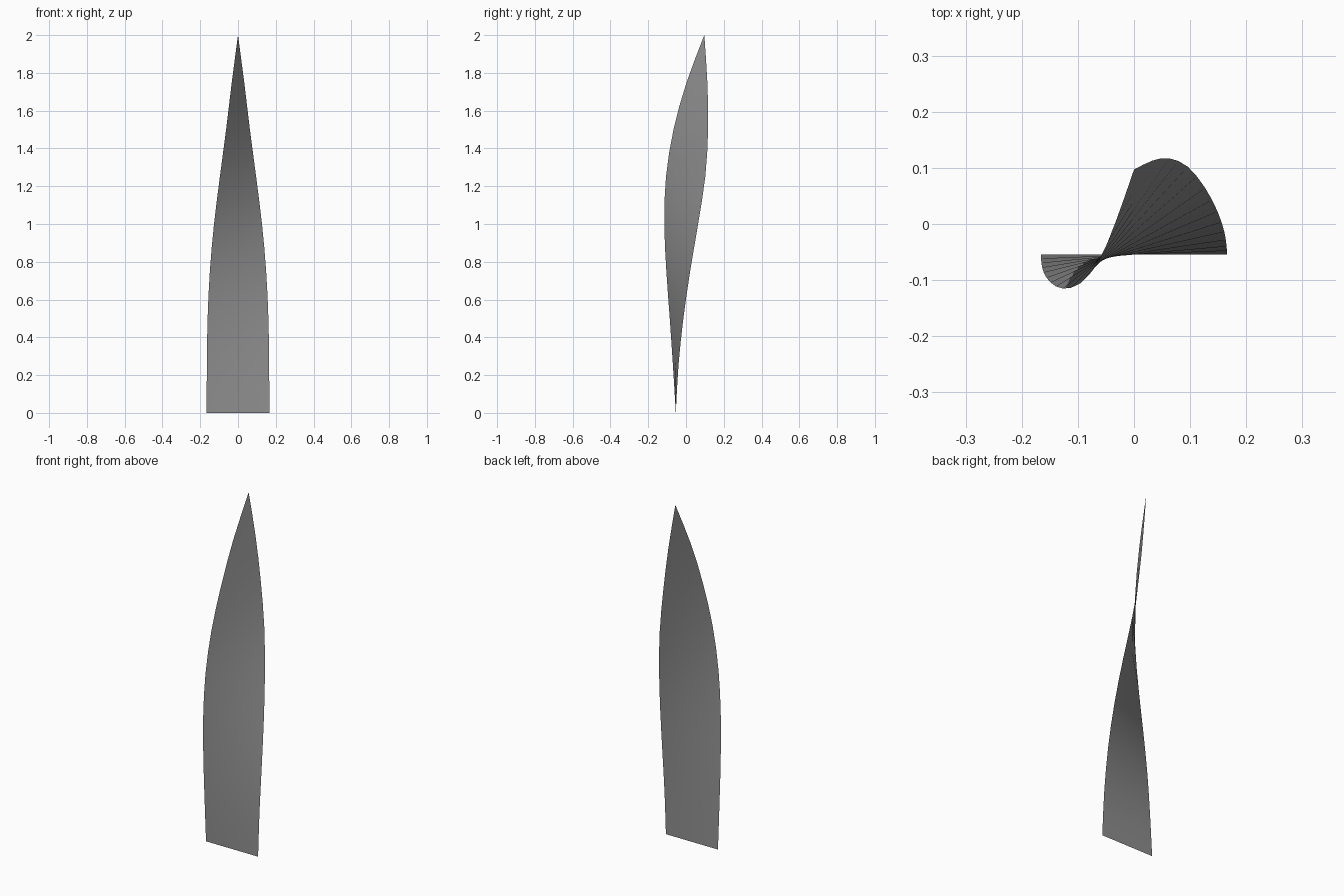
import bpy, bmesh
from mathutils import Vector

if "Cube" in bpy.data.objects:
    bpy.data.objects.remove(bpy.data.objects["Cube"])

HEIGHT = 2.0
# Evenly spaced cross-sections, bottom to tip: half width in x, left edge y, right edge y
SECTIONS = [Vector(s) for s in (
    (0.166, -0.054, -0.054),
    (0.165, -0.069, -0.040),
    (0.161, -0.086, -0.014),
    (0.149, -0.104, 0.022),
    (0.127, -0.115, 0.064),
    (0.096, -0.106, 0.102),
    (0.063, -0.066, 0.117),
    (0.033, 0.003, 0.113),
    (0.000, 0.097, 0.097),
)]


def midpoint(i):
    """Smooth in-between section, halfway from section i to i + 1."""
    b, c = SECTIONS[i], SECTIONS[i + 1]
    a = SECTIONS[i - 1] if i > 0 else 2 * b - c
    d = SECTIONS[i + 2] if i + 2 < len(SECTIONS) else 2 * c - b
    return (9 * (b + c) - a - d) / 16


profile = []
for i in range(len(SECTIONS) - 1):
    profile += [SECTIONS[i], midpoint(i)]

# Tapered blade: a flat strip that leans back and twists towards its tip
bm = bmesh.new()
step = HEIGHT / len(profile)
rows = []
for i, (half, left, right) in enumerate(profile):
    rows.append((bm.verts.new((-half, left, i * step)),
                 bm.verts.new((0, (left + right) / 2, i * step)),
                 bm.verts.new((half, right, i * step))))

for lower, upper in zip(rows, rows[1:]):
    for j in range(2):
        bm.faces.new((lower[j], lower[j + 1], upper[j + 1], upper[j]))

# Pointed tip
tip = bm.verts.new((0, SECTIONS[-1][1], HEIGHT))
for j in range(2):
    bm.faces.new((rows[-1][j], rows[-1][j + 1], tip))

for f in bm.faces:
    f.smooth = True

mesh = bpy.data.meshes.new("grass_blade")
bm.to_mesh(mesh)
bm.free()
blade = bpy.data.objects.new("grass_blade", mesh)
bpy.context.collection.objects.link(blade)

# Dark grey surface
dark = bpy.data.materials.new("dark_grey")
dark.diffuse_color = (0.28, 0.28, 0.28, 1)
dark.use_nodes = True
dark.node_tree.nodes["Principled BSDF"].inputs["Base Color"].default_value = dark.diffuse_color
mesh.materials.append(dark)
